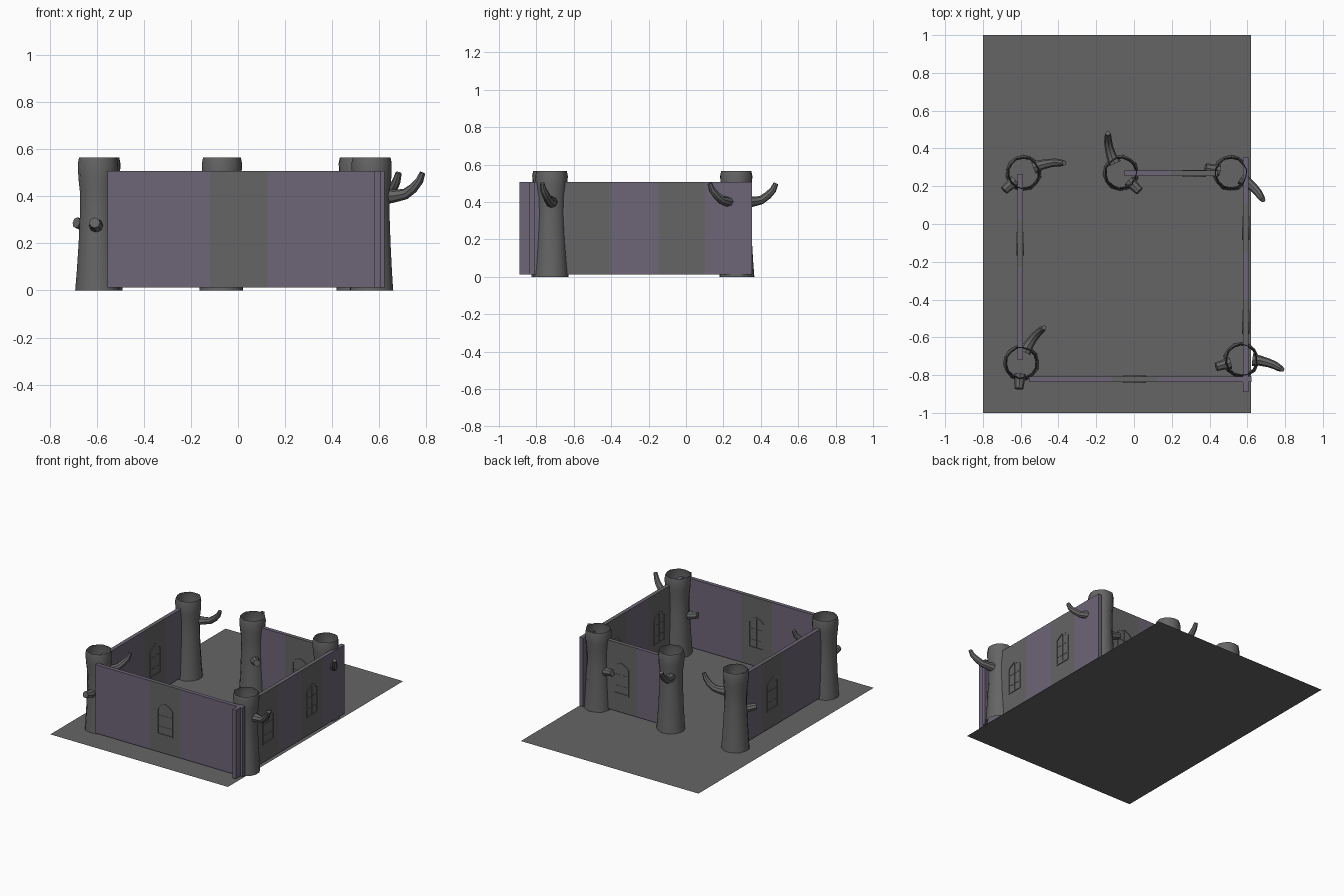
import bpy, bmesh, math
from mathutils import Vector, Matrix

if "Cube" in bpy.data.objects:
    bpy.data.objects.remove(bpy.data.objects["Cube"])


def material(name, rgb):
    m = bpy.data.materials.new(name)
    m.diffuse_color = (*rgb, 1)
    m.use_nodes = True
    m.node_tree.nodes["Principled BSDF"].inputs["Base Color"].default_value = m.diffuse_color
    return m


GREY = material("grey", (0.13, 0.13, 0.13))
PURPLE = material("muted purple", (0.155, 0.128, 0.185))


def finish(bm, name, mats, smooth=False):
    bmesh.ops.recalc_face_normals(bm, faces=bm.faces)
    me = bpy.data.meshes.new(name)
    bm.to_mesh(me)
    bm.free()
    for m in mats:
        me.materials.append(m)
    ob = bpy.data.objects.new(name, me)
    bpy.context.collection.objects.link(ob)
    if smooth:
        bpy.ops.object.select_all(action='DESELECT')
        ob.select_set(True)
        bpy.context.view_layer.objects.active = ob
        bpy.ops.object.shade_smooth_by_angle(angle=math.radians(40))
    return ob


def box(bm, lo, hi, mat=0):
    size = [b - a for a, b in zip(lo, hi)]
    mid = [(a + b) / 2 for a, b in zip(lo, hi)]
    r = bmesh.ops.create_cube(bm, size=1, matrix=Matrix.Translation(mid) @ Matrix.Diagonal((*size, 1)))
    for f in {f for v in r['verts'] for f in v.link_faces}:
        f.material_index = mat


# Ground sheet
bm = bmesh.new()
bm.faces.new([bm.verts.new(p) for p in ((-0.8, -1, 0), (0.62, -1, 0), (0.62, 1, 0), (-0.8, 1, 0))])
g = finish(bm, "floor_sheet", [GREY])


# Hollow tree trunks with a curved branch and a short stub
def tube(bm, pts, radii, sides):
    rings = []
    for i, (p, r) in enumerate(zip(pts, radii)):
        t = (pts[min(i + 1, len(pts) - 1)] - pts[max(i - 1, 0)]).normalized()
        a = t.cross(Vector((0, 0, 1))).normalized()
        b = a.cross(t)
        rings.append([bm.verts.new(p + r * (math.cos(k * math.tau / sides) * a
                      + math.sin(k * math.tau / sides) * b)) for k in range(sides)])
    for r0, r1 in zip(rings, rings[1:]):
        for k in range(sides):
            bm.faces.new((r0[k], r0[k - 1], r1[k - 1], r1[k]))
    bm.faces.new(rings[-1])


def polar(deg, r, z):
    return Vector((r * math.cos(math.radians(deg)), r * math.sin(math.radians(deg)), z))


def trunk(name, x, y, turn):
    bm = bmesh.new()
    n = 14
    profile = [(0.094, 0), (0.088, 0.08), (0.081, 0.2), (0.076, 0.33), (0.077, 0.42),
               (0.084, 0.48), (0.086, 0.54), (0.081, 0.565)]
    rings = []
    for r, z in profile:
        rings.append([bm.verts.new(polar(360 * k / n, r * (1 + 0.025 * math.sin(3 * k + 4 * z)), z))
                      for k in range(n)])
    for r0, r1 in zip(rings, rings[1:]):
        for k in range(n):
            bm.faces.new((r0[k - 1], r0[k], r1[k], r1[k - 1]))
    tube(bm, [polar(14, 0.06, 0.40), polar(11, 0.10, 0.402), polar(7, 0.145, 0.41), polar(4, 0.18, 0.435),
              polar(1, 0.207, 0.465), polar(0, 0.222, 0.5)],
         [0.034, 0.027, 0.023, 0.021, 0.018, 0.013], 8)
    tube(bm, [polar(208, 0.06, 0.275), polar(208, 0.10, 0.28), polar(208, 0.138, 0.288)],
         [0.032, 0.026, 0.023], 8)
    ob = finish(bm, name, [GREY], True)
    ob.location = (x, y, 0)
    ob.rotation_euler.z = math.radians(turn)


trunk("trunk_back_left", -0.585, 0.27, 14)
trunk("trunk_back_middle", -0.07, 0.27, 108)
trunk("trunk_back_right", 0.513, 0.27, -40)
trunk("trunk_front_left", -0.597, -0.735, 57)
trunk("trunk_front_right", 0.568, -0.72, -13)


# Pointed-arch window frame with glazing bars on one face (side = -1 or 1)
def window(bm, u, half, side):
    def outline(w, lift):
        return [(-w, 0.14 + lift), (w, 0.14 + lift), (w, 0.33 - lift * 0.4), (w * 0.6, 0.353 - lift),
                (0, 0.37 - lift), (-w * 0.6, 0.353 - lift), (-w, 0.33 - lift * 0.4)]
    rows = []
    for w, lift, d in ((0.062, 0, half), (0.062, 0, half + 0.005), (0.053, 0.009, half + 0.005),
                       (0.053, 0.009, half)):
        rows.append([bm.verts.new((u + a, side * d, z)) for a, z in outline(w, lift)])
    for r0, r1 in zip(rows, rows[1:]):
        for k in range(len(r0)):
            bm.faces.new((r0[k - 1], r0[k], r1[k], r1[k - 1]))
    y0, y1 = sorted((side * half, side * (half + 0.002)))
    box(bm, (u - 0.003, y0, 0.149), (u + 0.003, y1, 0.361))
    for z in (0.2, 0.28):
        box(bm, (u - 0.053, y0, z - 0.002), (u + 0.053, y1, z + 0.002))


# Walls: purple and grey panels along a line, a window in every grey panel
def wall(name, panels, origin, turn):
    bm = bmesh.new()
    half = 0.014
    for a, b, grey in panels:
        box(bm, (a, -half, 0.012), (b, half, 0.508), 0 if grey else 1)
        if grey:
            for side in (-1, 1):
                window(bm, (a + b) / 2, half, side)
    ob = finish(bm, name, [GREY, PURPLE])
    ob.location = origin
    ob.rotation_euler.z = math.radians(turn)


wall("front_wall", [(-0.555, -0.12, 0), (-0.12, 0.125, 1), (0.125, 0.622, 0)], (0, -0.822, 0), 0)
wall("right_wall", [(-0.89, -0.645, 0), (-0.645, -0.397, 1), (-0.397, -0.145, 0),
                    (-0.145, 0.102, 1), (0.102, 0.352, 0)], (0.592, 0, 0), 90)
wall("left_wall", [(-0.72, -0.228, 0), (-0.228, 0.018, 1), (0.018, 0.265, 0)], (-0.602, 0, 0), 90)
wall("back_wall", [(-0.05, 0.196, 0), (0.196, 0.443, 1)], (0, 0.268, 0), 0)
